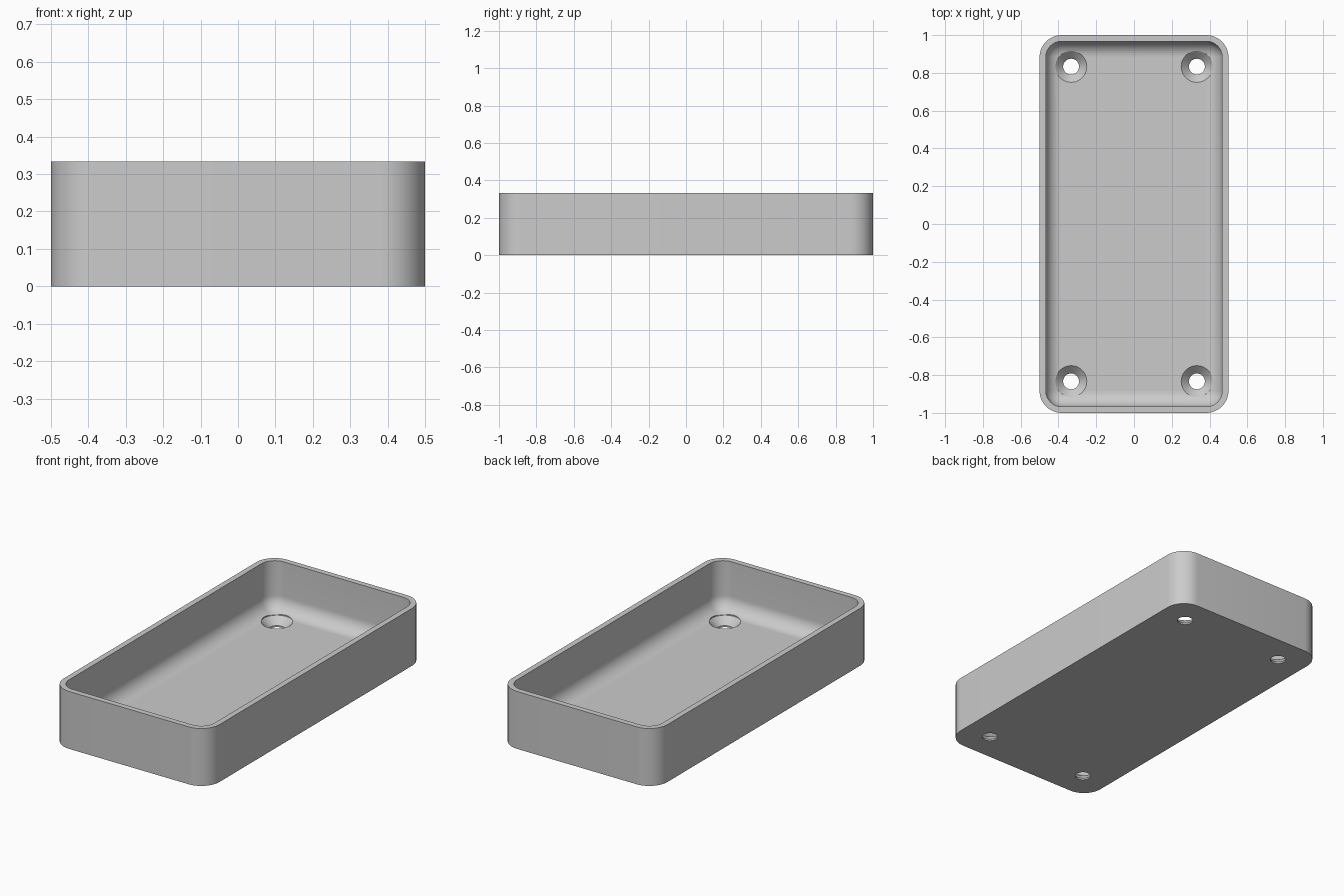
import bpy, bmesh
from math import sin, cos, pi

cube = bpy.data.objects.get("Cube")
if cube:
    bpy.data.objects.remove(cube, do_unlink=True)

HALF_X, HALF_Y, HEIGHT = 0.5, 1.0, 0.333
WALL, FLOOR, CORNER, FILLET = 0.033, 0.05, 0.117, 0.083
STEPS = 12

grey = bpy.data.materials.new("light grey")
grey.use_nodes = True
colour = (0.6, 0.6, 0.6, 1)
grey.diffuse_color = colour
grey.node_tree.nodes["Principled BSDF"].inputs["Base Color"].default_value = colour


def make_object(name, bm):
    bmesh.ops.recalc_face_normals(bm, faces=bm.faces)
    mesh = bpy.data.meshes.new(name)
    bm.to_mesh(mesh)
    bm.free()
    mesh.materials.append(grey)
    obj = bpy.data.objects.new(name, mesh)
    bpy.context.collection.objects.link(obj)
    return obj


def loft(bm, rings):
    """Skin a list of point rings and cap both ends."""
    loops = [[bm.verts.new(p) for p in ring] for ring in rings]
    n = len(loops[0])
    for a, b in zip(loops, loops[1:]):
        for i in range(n):
            j = (i + 1) % n
            bm.faces.new((a[i], a[j], b[j], b[i]))
    bm.faces.new(loops[0])
    bm.faces.new(loops[-1])


def rounded_rect(inset, z):
    """Rounded rectangle ring, inset from the outer outline."""
    r = max(CORNER - inset, 0.002)
    cx, cy = HALF_X - inset - r, HALF_Y - inset - r
    ring = []
    for k, (sx, sy) in enumerate([(1, 1), (-1, 1), (-1, -1), (1, -1)]):
        for i in range(STEPS + 1):
            a = (k + i / STEPS) * pi / 2
            ring.append((sx * cx + r * cos(a), sy * cy + r * sin(a), z))
    return ring


def circle(cx, cy, r, z, n=48):
    return [(cx + r * cos(2 * pi * i / n), cy + r * sin(2 * pi * i / n), z)
            for i in range(n)]


# Tray: outer wall, flat rim, inner wall and rounded floor edge
rings = [rounded_rect(0, 0), rounded_rect(0, HEIGHT), rounded_rect(WALL, HEIGHT)]
for i in range(STEPS + 1):
    a = i / STEPS * pi / 2
    rings.append(rounded_rect(WALL + FILLET * (1 - cos(a)),
                              FLOOR + FILLET * (1 - sin(a))))
bm = bmesh.new()
loft(bm, rings)
tray = make_object("tray", bm)

# Four countersunk screw holes
bm = bmesh.new()
for x in (-0.333, 0.333):
    for y in (-0.833, 0.833):
        profile = [(0.042, -0.05), (0.042, 0.009), (0.083, FLOOR), (0.083, 0.12)]
        loft(bm, [circle(x, y, r, z) for r, z in profile])
cutter = make_object("screw_hole_cutter", bm)
cutter.hide_render = True

cut = tray.modifiers.new("screw holes", 'BOOLEAN')
cut.operation = 'DIFFERENCE'
cut.solver = 'EXACT'
cut.object = cutter
bpy.ops.object.select_all(action='DESELECT')
bpy.context.view_layer.objects.active = tray
tray.select_set(True)
bpy.ops.object.modifier_apply(modifier=cut.name)
bpy.data.objects.remove(cutter, do_unlink=True)
bpy.ops.object.shade_smooth_by_angle(angle=0.52)
